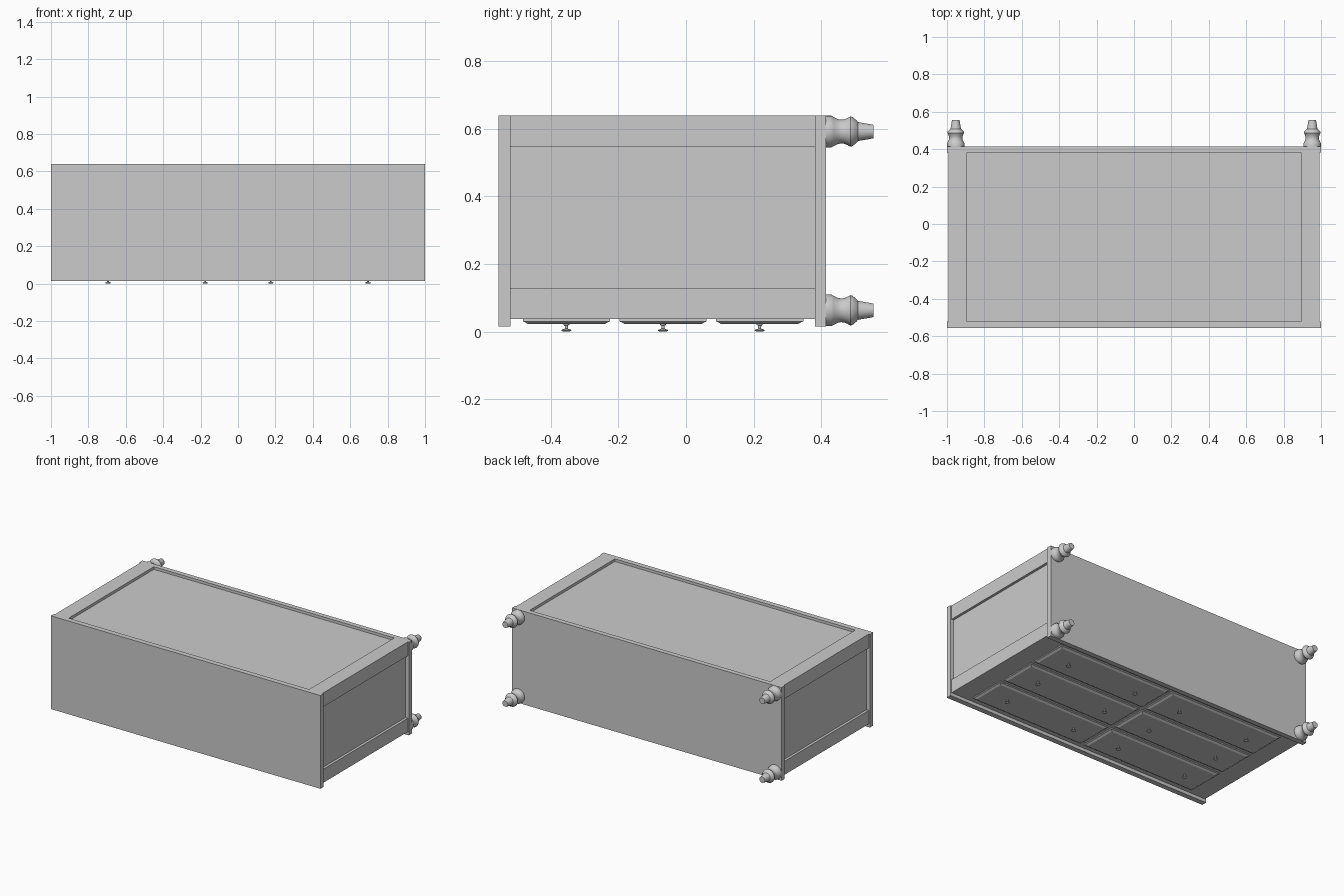
import bpy, bmesh, math
from mathutils import Matrix, Vector

if "Cube" in bpy.data.objects:
    bpy.data.objects.remove(bpy.data.objects["Cube"])


def finish(name, bm):
    bmesh.ops.recalc_face_normals(bm, faces=bm.faces)
    me = bpy.data.meshes.new(name)
    bm.to_mesh(me)
    bm.free()
    ob = bpy.data.objects.new(name, me)
    bpy.context.collection.objects.link(ob)
    return ob


def box(name, x0, x1, y0, y1, z0, z1):
    bm = bmesh.new()
    bmesh.ops.create_cube(bm, size=1)
    size = Vector((x1 - x0, y1 - y0, z1 - z0))
    mid = Vector(((x0 + x1) / 2, (y0 + y1) / 2, (z0 + z1) / 2))
    bm.transform(Matrix.Translation(mid) @ Matrix.Diagonal(size.to_4d()))
    return finish(name, bm)


def stack(name, rings, matrix):
    """Skin closed loops of points into a capped solid."""
    bm = bmesh.new()
    loops = [[bm.verts.new(matrix @ Vector(p)) for p in ring] for ring in rings]
    for a, b in zip(loops, loops[1:]):
        for i in range(len(a)):
            j = (i + 1) % len(a)
            bm.faces.new((a[i], a[j], b[j], b[i]))
    bm.faces.new(loops[0])
    bm.faces.new(loops[-1])
    return finish(name, bm)


def turned(name, profile, matrix, n=32):
    """Lathe (radius, height) pairs around local z."""
    rings = [[(r * math.cos(math.tau * i / n), r * math.sin(math.tau * i / n), h)
              for i in range(n)] for r, h in profile]
    ob = stack(name, rings, matrix)
    bpy.context.view_layer.objects.active = ob
    ob.select_set(True)
    bpy.ops.object.shade_smooth_by_angle(angle=math.radians(35))
    ob.select_set(False)


# The dresser lies on its back-up side: drawers face -z, feet point to +y
TOP, BASE = -0.52, 0.382
box("dresser_top", -1, 1, -0.555, TOP, 0.015, 0.64)
box("dresser_base", -1, 1, BASE, 0.415, 0.015, 0.64)

# Carcass with recessed side and back panels
box("carcass", -0.975, 0.975, TOP, BASE, 0.037, 0.622)
for sx in (-1, 1):
    xs = sorted((sx * 0.892, sx * 0.992))
    box("back_post", *xs, TOP, BASE, 0.546, 0.64)
    box("front_post", *xs, TOP, BASE, 0.037, 0.128)

# Drawers with moulded edges, two columns of three, two knobs each
HX, HY = 0.422, 0.129
MOULD = [(0, 0), (0, 0.007), (0.006, 0.009), (0.016, 0.015)]
KNOB = [(0.009, 0), (0.009, 0.002), (0.005, 0.004), (0.004, 0.013),
        (0.015, 0.017), (0.015, 0.019), (0.009, 0.022)]
down = Matrix.Rotation(math.pi, 4, 'X')
for cx in (-0.435, 0.435):
    for cy in (-0.354, -0.068, 0.218):
        rings = [[(sx * (HX - d), sy * (HY - d), h)
                  for sx, sy in ((-1, -1), (1, -1), (1, 1), (-1, 1))]
                 for d, h in MOULD]
        stack("drawer_front", rings, Matrix.Translation((cx, cy, 0.037)) @ down)
        for kx in (cx - 0.26, cx + 0.26):
            turned("drawer_knob", KNOB, Matrix.Translation((kx, cy, 0.022)) @ down, 20)

# Turned feet
FOOT = [(0.047, 0), (0.047, 0.015), (0.043, 0.022), (0.037, 0.034), (0.035, 0.044),
        (0.036, 0.053), (0.040, 0.063), (0.045, 0.072), (0.043, 0.078),
        (0.033, 0.090), (0.028, 0.094), (0.020, 0.140)]
to_y = Matrix.Rotation(-math.pi / 2, 4, 'X')
for x in (-0.953, 0.953):
    for z in (0.063, 0.592):
        turned("foot", FOOT, Matrix.Translation((x, 0.415, z)) @ to_y)
